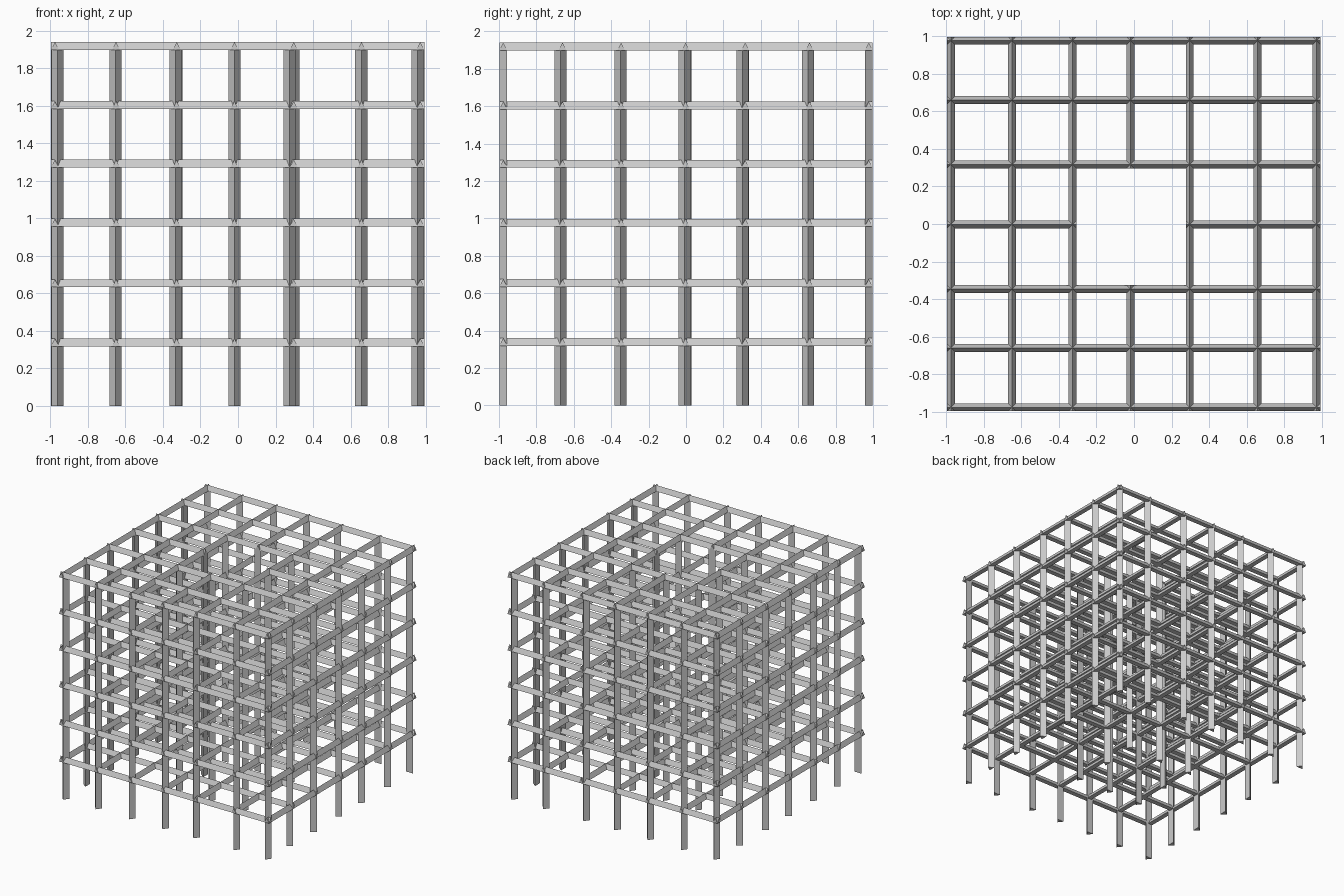
import bpy, bmesh
from mathutils import Vector

if "Cube" in bpy.data.objects:
    bpy.data.objects.remove(bpy.data.objects["Cube"])

XS = [-0.976, -0.65, -0.327, -0.019, 0.297, 0.658, 0.972]    # beam lines running along y
YS = [-0.977, -0.66, -0.347, -0.002, 0.317, 0.66, 0.977]     # beam lines running along x
LEVELS = [0.36, 0.675, 0.998, 1.313, 1.625, 1.94]            # ridge heights
COL_X = [-0.962, -0.653, -0.333, -0.019, 0.275, 0.657, 0.957]
COL_Y = [-0.671, -0.35, -0.009, 0.302, 0.652]
HALF, RISE = 0.021, 0.042     # beam half width and height
COL_HALF = 0.032              # column half width
COL_TOP = 1.9


def prism(bm, start, end, section):
    """Closed prism: section points are offsets swept from start to end."""
    rings = [[bm.verts.new(Vector(p) + Vector(o)) for o in section] for p in (start, end)]
    n = len(section)
    for i in range(n):
        j = (i + 1) % n
        bm.faces.new((rings[0][i], rings[0][j], rings[1][j], rings[1][i]))
    bm.faces.new(rings[0])
    bm.faces.new(rings[1])


def beam_x(bm, y, z, x0, x1):
    prism(bm, (x0, y, z), (x1, y, z), [(0, -HALF, -RISE), (0, HALF, -RISE), (0, 0, 0)])


def beam_y(bm, x, z, y0, y1):
    prism(bm, (x, y0, z), (x, y1, z), [(-HALF, 0, -RISE), (HALF, 0, -RISE), (0, 0, 0)])


def column(bm, x, y, dx, dy):
    """Triangular column whose sharp edge points along (dx, dy)."""
    out, side = Vector((dx, dy, 0)), Vector((-dy, dx, 0))
    tri = [out * HALF, side * COL_HALF - out * HALF, -side * COL_HALF - out * HALF]
    prism(bm, (x, y, 0), (x, y, COL_TOP), tri)


def finish(name, bm):
    bmesh.ops.recalc_face_normals(bm, faces=bm.faces)
    mesh = bpy.data.meshes.new(name)
    bm.to_mesh(mesh)
    bm.free()
    bpy.context.collection.objects.link(bpy.data.objects.new(name, mesh))


# Floor grids, with the middle lines interrupted at the central opening
for n, z in enumerate(LEVELS, 1):
    bm = bmesh.new()
    for i in range(7):
        if i == 3:
            beam_x(bm, YS[3], z, -0.997, XS[2] + HALF)
            beam_x(bm, YS[3], z, XS[4] - HALF, 0.993)
            beam_y(bm, XS[3], z, -0.998, YS[2] + HALF)
            beam_y(bm, XS[3], z, YS[4] - HALF, 0.998)
        else:
            beam_x(bm, YS[i], z, -0.997, 0.993)
            beam_y(bm, XS[i], z, -0.998, 0.998)
    finish(f"floor_beams_{n}", bm)

# Outer ring of columns
bm = bmesh.new()
for x in COL_X:
    column(bm, x, YS[0], 0, -1)
    column(bm, x, YS[6], 0, 1)
for y in COL_Y:
    column(bm, XS[0], y, -1, 0)
    column(bm, XS[6], y, 1, 0)
finish("perimeter_columns", bm)

# Columns around the central opening
bm = bmesh.new()
for x in XS[2:5]:
    column(bm, x, YS[2], 0, -1)
    column(bm, x, YS[4], 0, 1)
column(bm, XS[2], YS[3], -1, 0)
column(bm, XS[4], YS[3], 1, 0)
finish("core_columns", bm)
